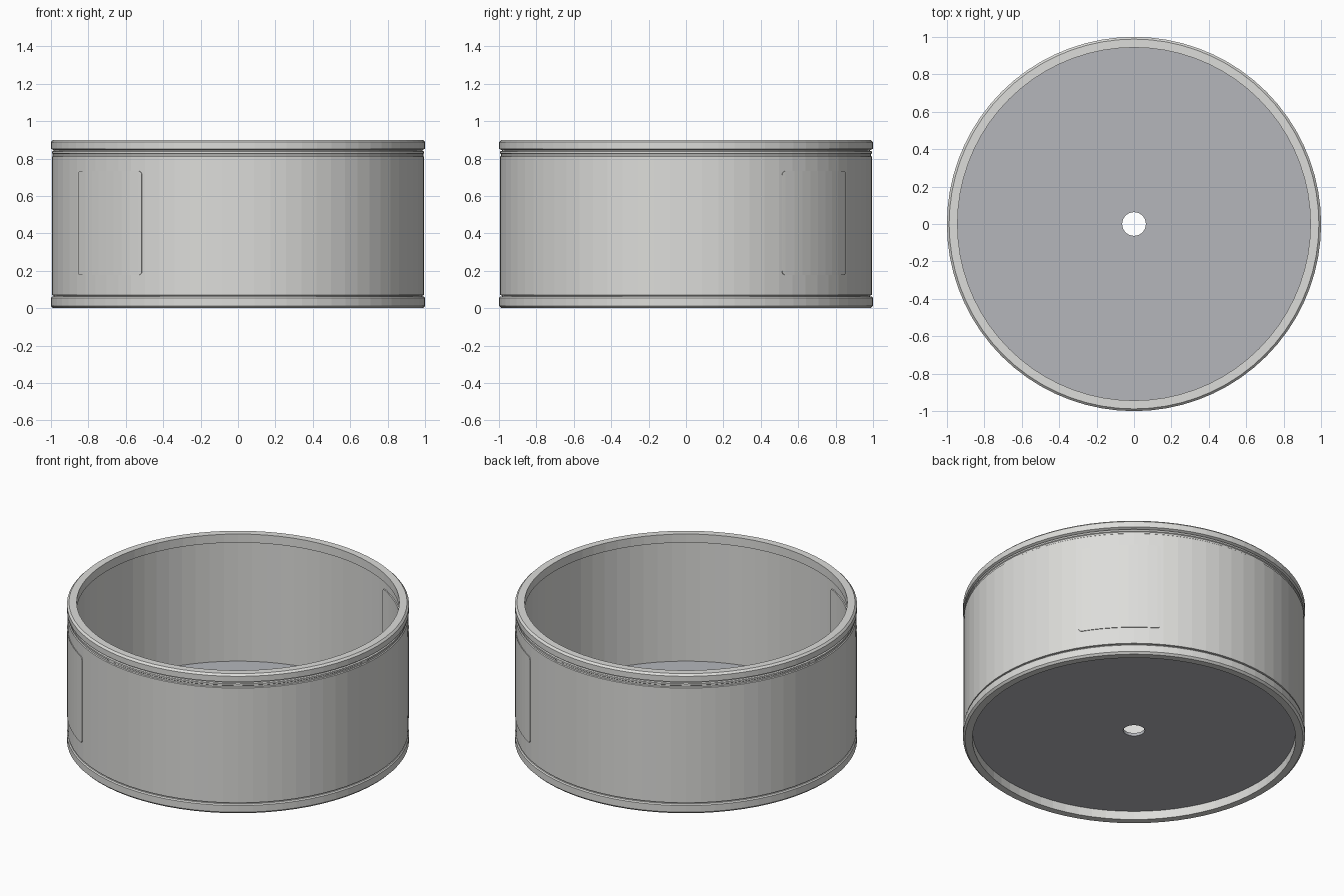
import bpy
import bmesh
from math import sin, cos, pi, radians, sqrt

SIDES = 72

cube = bpy.data.objects.get("Cube")
if cube:
    bpy.data.objects.remove(cube, do_unlink=True)


def make_material(name, rgb):
    mat = bpy.data.materials.new(name)
    mat.use_nodes = True
    colour = (*rgb, 1)
    mat.diffuse_color = colour
    mat.node_tree.nodes["Principled BSDF"].inputs["Base Color"].default_value = colour
    return mat


light_grey = make_material("light grey", (0.72, 0.72, 0.70))
cool_grey = make_material("cool grey", (0.46, 0.47, 0.50))


def finish(name, bm, mat):
    bmesh.ops.recalc_face_normals(bm, faces=bm.faces)
    mesh = bpy.data.meshes.new(name)
    bm.to_mesh(mesh)
    bm.free()
    mesh.materials.append(mat)
    obj = bpy.data.objects.new(name, mesh)
    bpy.context.collection.objects.link(obj)
    return obj


def lathe(name, profile, mat):
    """Revolve a closed (radius, height) profile around z."""
    bm = bmesh.new()
    rings = []
    for i in range(SIDES):
        a = 2 * pi * i / SIDES
        rings.append([bm.verts.new((r * cos(a), r * sin(a), z)) for r, z in profile])
    n = len(profile)
    for i in range(SIDES):
        here, there = rings[i], rings[(i + 1) % SIDES]
        for j in range(n):
            k = (j + 1) % n
            bm.faces.new((here[j], there[j], there[k], here[k]))
    return finish(name, bm, mat)


def curved_plate(name, middle, half_angle, z0, z1, r0, r1, corner, mat):
    """Rounded rectangular plate wrapped round the z axis."""
    bm = bmesh.new()
    half = radians(half_angle)
    turn = corner / r1
    rounded = [turn * (1 - cos(pi / 2 * i / 4)) for i in range(5)]
    steps = 8
    flat = [turn + (2 * half - 2 * turn) * i / steps for i in range(1, steps)]
    angles = rounded + flat + [2 * half - t for t in reversed(rounded)]
    columns = []
    for t in angles:
        edge = max(0, 1 - min(t, 2 * half - t) / turn)
        drop = corner * (1 - sqrt(max(0, 1 - edge * edge)))
        a = radians(middle) - half + t
        columns.append([bm.verts.new((r * cos(a), r * sin(a), z)) for r, z in
                        ((r0, z0 + drop), (r1, z0 + drop), (r1, z1 - drop), (r0, z1 - drop))])
    for here, there in zip(columns, columns[1:]):
        for j in range(4):
            k = (j + 1) % 4
            bm.faces.new((here[j], there[j], there[k], here[k]))
    bm.faces.new(columns[0])
    bm.faces.new(columns[-1])
    return finish(name, bm, mat)


# Shell: wall with rims, narrow grooves and softened edges
lathe("bottom_rim", [(0.945, 0), (0.988, 0), (1, 0.012), (1, 0.055),
                     (0.994, 0.062), (0.945, 0.062)], light_grey)
lathe("wall", [(0.955, 0.06), (0.985, 0.06), (0.985, 0.068), (0.995, 0.07),
               (0.995, 0.81), (0.99, 0.814), (0.99, 0.824), (0.995, 0.828),
               (0.995, 0.838), (0.985, 0.841), (0.985, 0.85), (0.955, 0.85)], light_grey)
lathe("top_rim", [(0.943, 0.845), (0.985, 0.845), (1, 0.852), (1, 0.888),
                  (0.988, 0.9), (0.943, 0.9)], light_grey)

# Thin floor with a round central hole
lathe("floor", [(0.063, 0.055), (0.96, 0.055), (0.96, 0.075), (0.063, 0.075)], cool_grey)

# Two opposite hatches, each with a wider flange on the inside
for side, angle in (("back_left", 45), ("front_right", 225)):
    curved_plate(side + "_hatch", angle, 14, 0.177, 0.733, 0.985, 0.999, 0.022, light_grey)
    curved_plate(side + "_flange", angle, 17, 0.12, 0.79, 0.947, 0.965, 0.022, light_grey)
